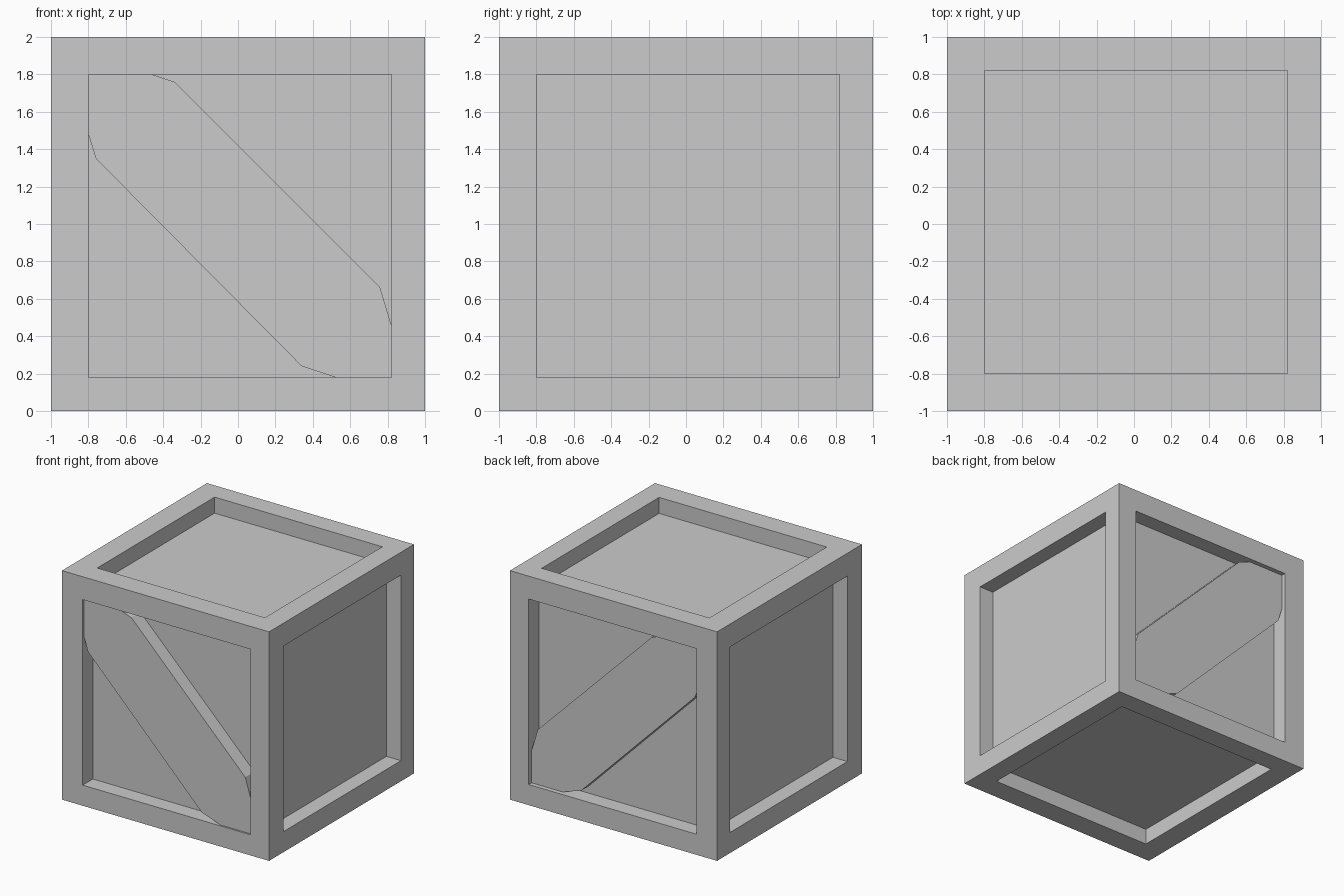
import bpy
import bmesh
from mathutils import Matrix, Vector

if "Cube" in bpy.data.objects:
    bpy.data.objects.remove(bpy.data.objects["Cube"])

LOW, HIGH = 0.20, 0.18      # frame width on the min / max side (x and y)
DEPTH = 0.14                # how far panels sit behind the frame
OPEN = [(-1 + LOW, 1 - HIGH), (-1 + LOW, 1 - HIGH), (0.18, 1.80)]
FULL = [(-1, 1), (-1, 1), (0, 2)]


def add_box(bm, spans):
    size = [b - a for a, b in spans]
    centre = Vector([(a + b) / 2 for a, b in spans])
    bmesh.ops.create_cube(bm, size=1, matrix=Matrix.Translation(centre) @ Matrix.Diagonal((*size, 1)))


def make_object(name, bm):
    bmesh.ops.recalc_face_normals(bm, faces=bm.faces[:])
    mesh = bpy.data.meshes.new(name)
    bm.to_mesh(mesh)
    bm.free()
    obj = bpy.data.objects.new(name, mesh)
    bpy.context.collection.objects.link(obj)
    return obj


# Crate body: solid cube
bm = bmesh.new()
add_box(bm, FULL)
body = make_object("crate_body", bm)

# Recess cutter: one shallow box per side, leaving a frame around each panel
bm = bmesh.new()
for axis in range(3):
    lo, hi = FULL[axis]
    for span in ((lo - 0.1, lo + DEPTH), (hi - DEPTH, hi + 0.1)):
        spans = list(OPEN)
        spans[axis] = span
        add_box(bm, spans)
cutter = make_object("recess_cutter", bm)
cutter.hide_render = True

mod = body.modifiers.new("recesses", 'BOOLEAN')
mod.operation = 'DIFFERENCE'
mod.solver = 'EXACT'
mod.object = cutter
bpy.context.view_layer.objects.active = body
bpy.ops.object.modifier_apply(modifier=mod.name)
bpy.data.objects.remove(cutter)

# Diagonal braces: same outline on front and back, nearly flush with the frame
OUTLINE = [(-0.80, 1.80), (-0.46, 1.80), (-0.34, 1.76), (0.76, 0.66), (0.82, 0.46),
           (0.82, 0.18), (0.52, 0.18), (0.34, 0.24), (-0.76, 1.35), (-0.80, 1.48)]
for name, y0, y1 in (("front_brace", -0.985, -1 + DEPTH), ("back_brace", 0.96, 1 - DEPTH)):
    bm = bmesh.new()
    face = bm.faces.new([bm.verts.new((x, y0, z)) for x, z in OUTLINE])
    side = bmesh.ops.extrude_face_region(bm, geom=[face], use_keep_orig=True)
    moved = [v for v in side["geom"] if isinstance(v, bmesh.types.BMVert)]
    bmesh.ops.translate(bm, verts=moved, vec=(0, y1 - y0, 0))
    make_object(name, bm)
